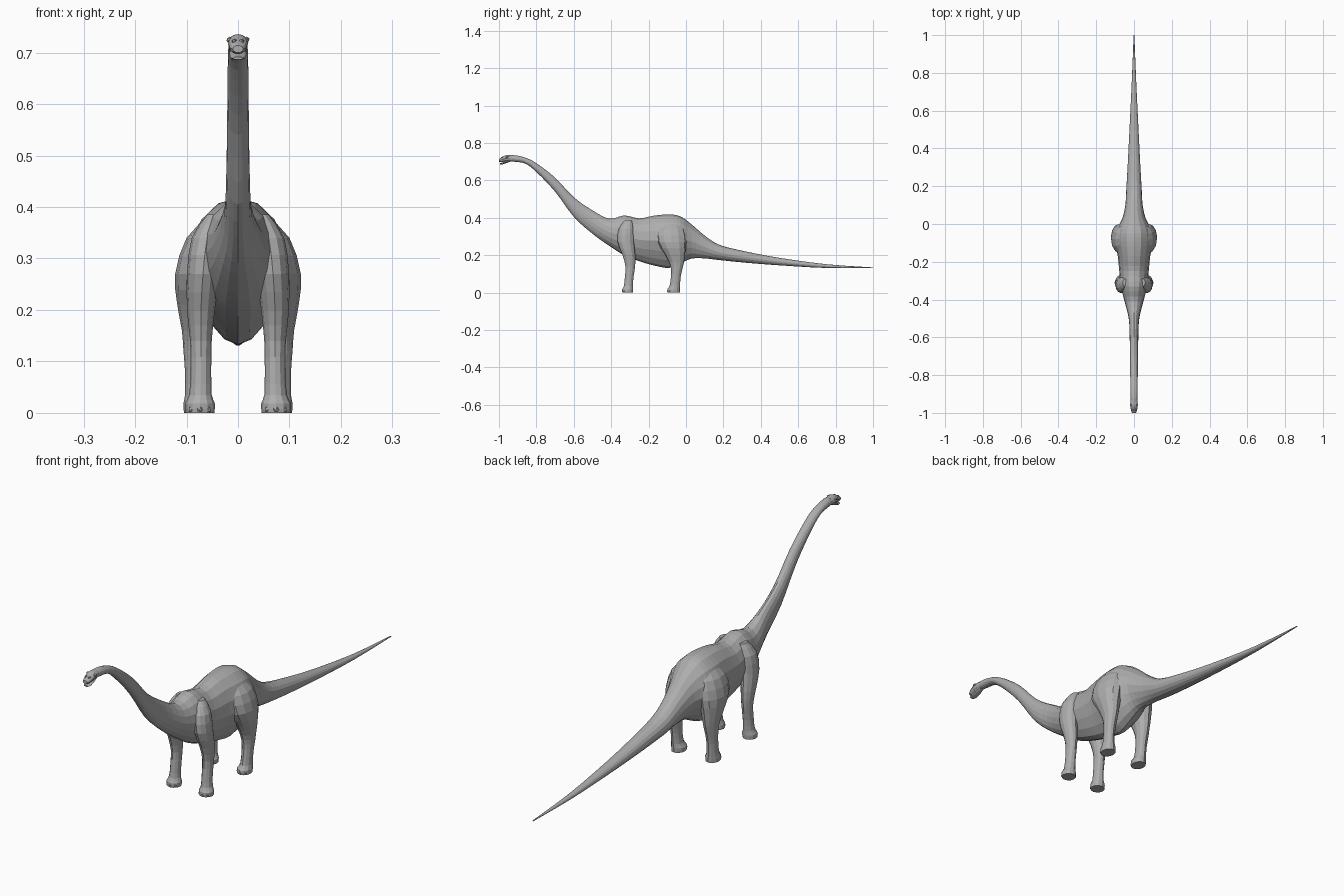
import bpy, bmesh, math
from mathutils import Vector

cube = bpy.data.objects.get("Cube")
if cube:
    bpy.data.objects.remove(cube, do_unlink=True)


def make_material(name, colour):
    mat = bpy.data.materials.new(name)
    mat.use_nodes = True
    mat.diffuse_color = colour
    mat.node_tree.nodes["Principled BSDF"].inputs["Base Color"].default_value = colour
    return mat


SKIN = make_material("grey hide", (0.42, 0.42, 0.42, 1))


def resample(rows, steps):
    """Smoothly interpolate rows of numbers (Catmull-Rom)."""
    result = []
    last = len(rows) - 1
    for i in range(last):
        before, after = rows[max(i - 1, 0)], rows[min(i + 2, last)]
        for s in range(steps):
            t = s / steps
            result.append([
                b + t / 2 * (c - a + t * (2 * a - 5 * b + 4 * c - d + t * (3 * (b - c) + d - a)))
                for a, b, c, d in zip(before, rows[i], rows[i + 1], after)])
    return result + [list(rows[last])]


def loft(name, rings):
    """Skin a series of closed rings and cap both ends."""
    bm = bmesh.new()
    loops = [[bm.verts.new(p) for p in ring] for ring in rings]
    count = len(loops[0])
    for low, high in zip(loops, loops[1:]):
        for i in range(count):
            j = (i + 1) % count
            bm.faces.new((low[i], low[j], high[j], high[i]))
    bm.faces.new(loops[0])
    bm.faces.new(loops[-1])
    bmesh.ops.recalc_face_normals(bm, faces=bm.faces)
    mesh = bpy.data.meshes.new(name)
    bm.to_mesh(mesh)
    bm.free()
    mesh.materials.append(SKIN)
    obj = bpy.data.objects.new(name, mesh)
    bpy.context.collection.objects.link(obj)
    return obj


def circle(sides):
    return [(math.cos(math.tau * i / sides), math.sin(math.tau * i / sides)) for i in range(sides)]


def long_part(name, rows, steps, sides, pinch):
    """Rows are y, top, bottom, half width; pinch narrows the underside."""
    rings = []
    for y, top, bottom, width in resample(rows, steps):
        mid, half = (top + bottom) / 2, max((top - bottom) / 2, 0.001)
        width = max(width, 0.001)
        rings.append([Vector((c * width * (1 + pinch(y) * min(s, 0)), y, mid + s * half))
                      for c, s in circle(sides)])
    return loft(name, rings)


def limb(name, rows, side):
    """Rows are z, x, y, x radius, y radius."""
    rings = [[Vector((side * (x + c * rx), y + s * ry, z)) for c, s in circle(12)]
             for z, x, y, rx, ry in resample(rows, 2)]
    return loft(name, rings)


def blob(name, centre, size):
    bm = bmesh.new()
    bmesh.ops.create_icosphere(bm, subdivisions=1, radius=1)
    for v in bm.verts:
        v.co = Vector(centre) + Vector(a * b for a, b in zip(v.co, size))
    mesh = bpy.data.meshes.new(name)
    bm.to_mesh(mesh)
    bm.free()
    mesh.materials.append(SKIN)
    obj = bpy.data.objects.new(name, mesh)
    bpy.context.collection.objects.link(obj)


# Neck, trunk and tail in one skin
BODY = [
    (-.96, .73, .705, .015), (-.92, .735, .7, .018), (-.86, .722, .69, .019),
    (-.8, .692, .645, .02), (-.7, .615, .54, .021), (-.6, .51, .405, .023),
    (-.5, .44, .315, .028), (-.41, .395, .25, .05), (-.33, .413, .2, .07),
    (-.25, .397, .168, .078), (-.17, .412, .145, .086), (-.09, .418, .132, .1),
    (-.03, .408, .155, .092), (.03, .365, .182, .062), (.1, .305, .183, .046),
    (.18, .255, .174, .041), (.32, .22, .16, .033), (.5, .186, .146, .024),
    (.75, .152, .132, .012), (1, .135, .131, .002),
]
long_part("body", BODY, 3, 16, lambda y: 0.35 * math.exp(-((y + 0.12) / 0.2) ** 2))

# Head with open lower jaw
SKULL = [
    (-1, .714, .7, .01), (-.988, .722, .697, .016), (-.972, .731, .7, .018),
    (-.955, .736, .702, .02), (-.93, .735, .701, .017),
]
JAW = [(-.995, .692, .686, .009), (-.98, .696, .686, .015), (-.955, .712, .694, .016),
       (-.935, .72, .702, .012)]
long_part("skull", SKULL, 2, 12, lambda y: 0)
long_part("lower_jaw", JAW, 2, 10, lambda y: 0)

# Limbs from hip or shoulder down to the sole
FRONT_LEG = [
    (.385, .045, -.31, .015, .02), (.34, .06, -.32, .03, .04), (.27, .068, -.322, .031, .044),
    (.2, .072, -.305, .027, .034), (.14, .072, -.298, .021, .026), (.08, .072, -.304, .02, .023),
    (.035, .073, -.308, .022, .024), (.018, .074, -.312, .029, .029), (0, .074, -.312, .028, .028),
]
HIND_LEG = [
    (.385, .035, -.08, .02, .04), (.34, .058, -.08, .042, .072), (.27, .076, -.076, .046, .078),
    (.21, .08, -.06, .038, .055), (.16, .081, -.05, .028, .039), (.12, .082, -.05, .024, .029),
    (.08, .082, -.055, .021, .026), (.035, .081, -.06, .022, .028), (.018, .078, -.066, .028, .034),
    (0, .078, -.066, .027, .033),
]
for label, side in (("left", 1), ("right", -1)):
    blob(label + "_eye_ridge", (side * .016, -.957, .725), (.007, .011, .006))
    blob(label + "_nostril_bump", (side * .007, -.982, .722), (.006, .008, .005))
    for kind, rows in (("front", FRONT_LEG), ("hind", HIND_LEG)):
        limb(f"{label}_{kind}_leg", rows, side)
        # Three toes along the front of the sole
        z, x, y, rx, ry = rows[-1]
        for n in (-1, 0, 1):
            angle = n * 0.75
            blob(f"{label}_{kind}_toe", (side * x + rx * .85 * math.sin(angle),
                                         y - ry * .88 * math.cos(angle), .007),
                 (.007, .007, .007))
